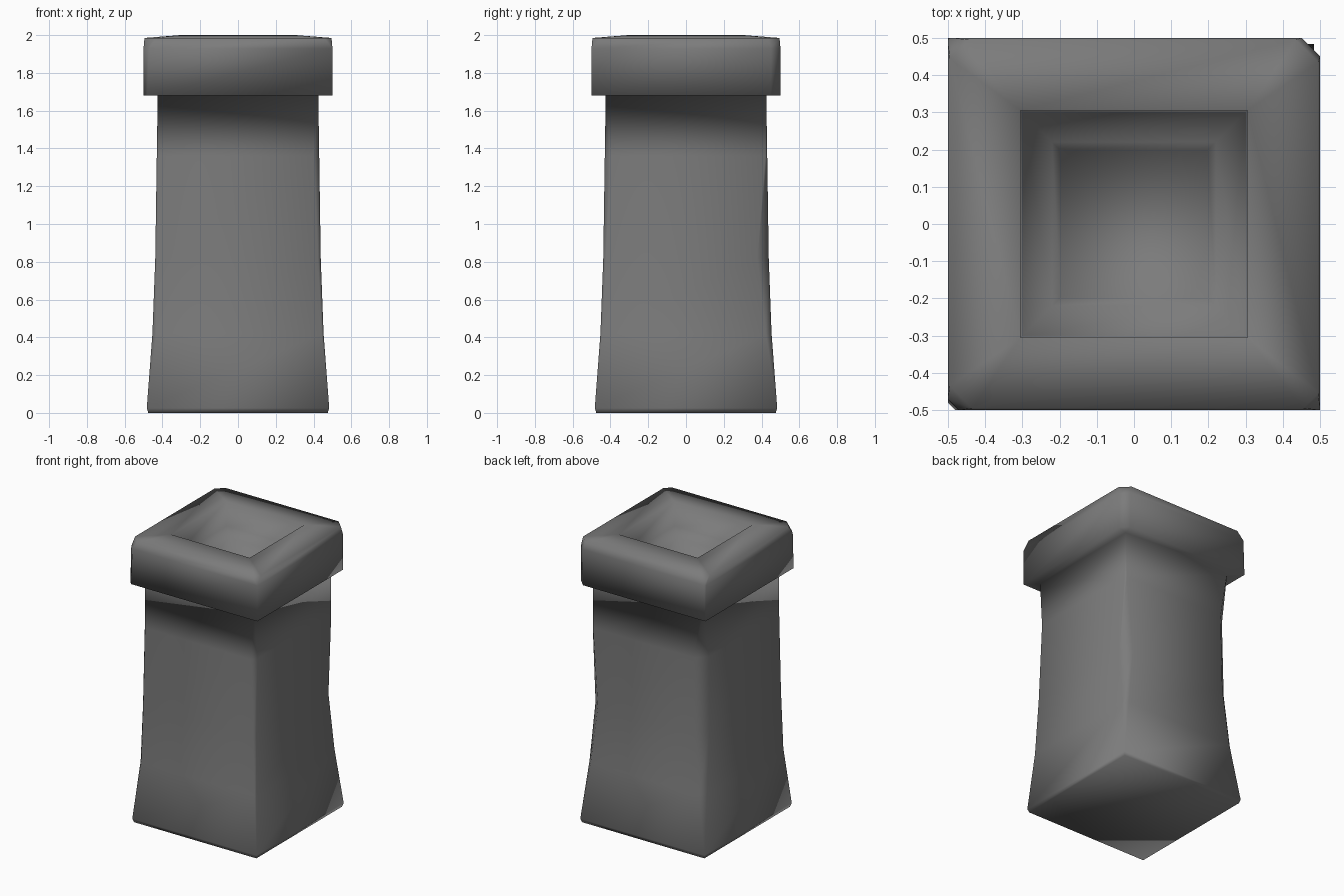
import bpy
import bmesh

cube = bpy.data.objects.get("Cube")
if cube:
    bpy.data.objects.remove(cube, do_unlink=True)

SIGNS = [(1, 1), (-1, 1), (-1, -1), (1, -1)]
NO_CUT = (0, 0, 0, 0)


def ring(bm, half, z, cuts):
    """Square loop whose corners are each chamfered by their own cut."""
    pts = []
    for i, ((sx, sy), c) in enumerate(zip(SIGNS, cuts)):
        pair = [(sx * half, sy * (half - c), z), (sx * (half - c), sy * half, z)]
        pts += pair if i % 2 == 0 else pair[::-1]
    return [bm.verts.new(p) for p in pts]


# Each row: half width, height, corner cuts (left back, right back, right front, left front)
shaft = [
    (0.475, 0.0, NO_CUT),
    (0.483, 0.025, NO_CUT),
    (0.453, 0.42, (0.03, 0.04, 0.02, 0.01)),
    (0.438, 0.82, (0.06, 0.07, 0.01, 0.015)),
    (0.43, 1.36, (0.01, 0.07, 0.01, 0.03)),
    (0.425, 1.68, (0, 0.01, 0, 0)),
]
cap = [
    (0.5, 1.68, (0.05, 0, 0.02, 0)),
    (0.5, 1.93, (0.05, 0.01, 0.03, 0)),
    (0.495, 1.985, (0.06, 0.05, 0.06, 0.04)),
]
recess = [
    (0.305, 2.0, NO_CUT),
    (0.30, 1.83, NO_CUT),
    (0.22, 1.80, NO_CUT),
    (0.198, 1.68, NO_CUT),
]

# Continuous stone skin: shaft, overhanging cap, then the stepped recess
bm = bmesh.new()
rings = [ring(bm, *row) for row in shaft + cap + recess]
for low, high in zip(rings, rings[1:]):
    for i in range(len(low)):
        j = (i + 1) % len(low)
        bm.faces.new((low[i], low[j], high[j], high[i]))

# Underside and recess floor
bm.faces.new(rings[0][::-1])
bm.faces.new(rings[-1])
bmesh.ops.remove_doubles(bm, verts=bm.verts[:], dist=0.0005)
bmesh.ops.recalc_face_normals(bm, faces=bm.faces[:])
for face in bm.faces:
    face.smooth = True

mesh = bpy.data.meshes.new("stone_pillar")
bm.to_mesh(mesh)
bm.free()
pillar = bpy.data.objects.new("stone_pillar", mesh)
bpy.context.collection.objects.link(pillar)

# Grey stone
stone = bpy.data.materials.new("grey_stone")
stone.use_nodes = True
colour = (0.2, 0.2, 0.2, 1)
stone.diffuse_color = colour
stone.node_tree.nodes["Principled BSDF"].inputs["Base Color"].default_value = colour
mesh.materials.append(stone)
